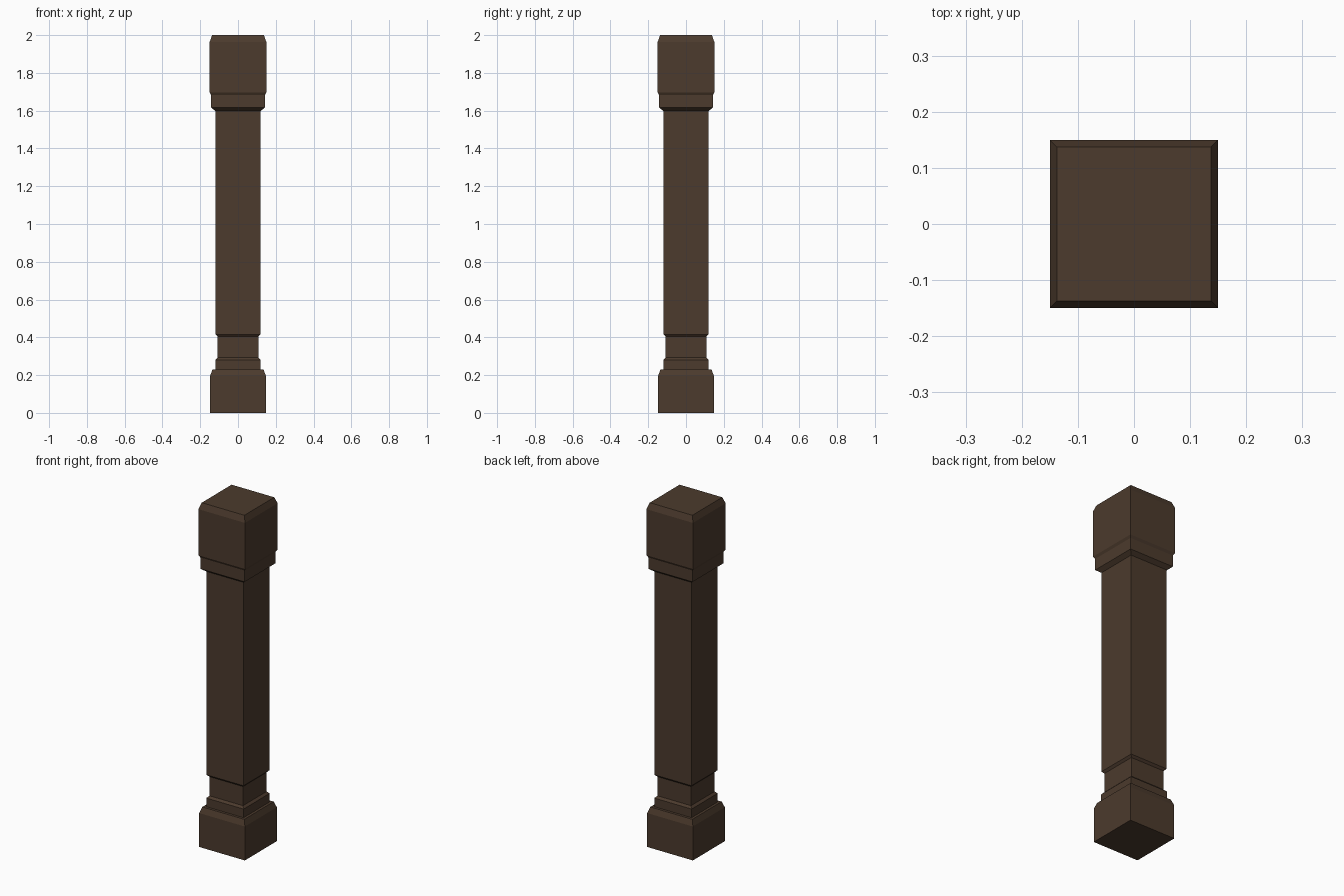
import bpy
import bmesh

if "Cube" in bpy.data.objects:
    bpy.data.objects.remove(bpy.data.objects["Cube"])

wood = bpy.data.materials.new("dark brown wood")
wood.diffuse_color = (0.072, 0.043, 0.026, 1)
wood.use_nodes = True
wood.node_tree.nodes["Principled BSDF"].inputs["Base Color"].default_value = wood.diffuse_color


def square_turning(name, profile, cap_bottom=False, cap_top=False):
    """Sweep a (half width, height) profile around a square section."""
    bm = bmesh.new()
    rings = []
    for h, z in profile:
        rings.append([bm.verts.new((sx * h, sy * h, z))
                      for sx, sy in ((-1, -1), (1, -1), (1, 1), (-1, 1))])
    for low, high in zip(rings, rings[1:]):
        for i in range(4):
            j = (i + 1) % 4
            bm.faces.new((low[i], low[j], high[j], high[i]))
    if cap_bottom:
        bm.faces.new(rings[0][::-1])
    if cap_top:
        bm.faces.new(rings[-1])
    mesh = bpy.data.meshes.new(name)
    bm.to_mesh(mesh)
    bm.free()
    mesh.materials.append(wood)
    obj = bpy.data.objects.new(name, mesh)
    bpy.context.collection.objects.link(obj)
    return obj


# Plinth block with chamfered shoulder and ledge
square_turning("base_block", [(0.147, 0), (0.147, 0.197), (0.135, 0.231),
                              (0.12, 0.231)], cap_bottom=True)
# Collar stepping in to the neck
square_turning("base_collar", [(0.12, 0.231), (0.12, 0.281), (0.108, 0.293)])
# Recessed neck
square_turning("neck", [(0.108, 0.293), (0.108, 0.404)])
# Long shaft with chamfered lower edge
square_turning("shaft", [(0.108, 0.404), (0.119, 0.416), (0.119, 1.598)])
# Collar under the head
square_turning("head_collar", [(0.119, 1.598), (0.142, 1.616), (0.142, 1.682)])
# Head block with chamfered top
square_turning("head_block", [(0.142, 1.682), (0.15, 1.696), (0.15, 1.964),
                              (0.137, 2.0)], cap_top=True)
